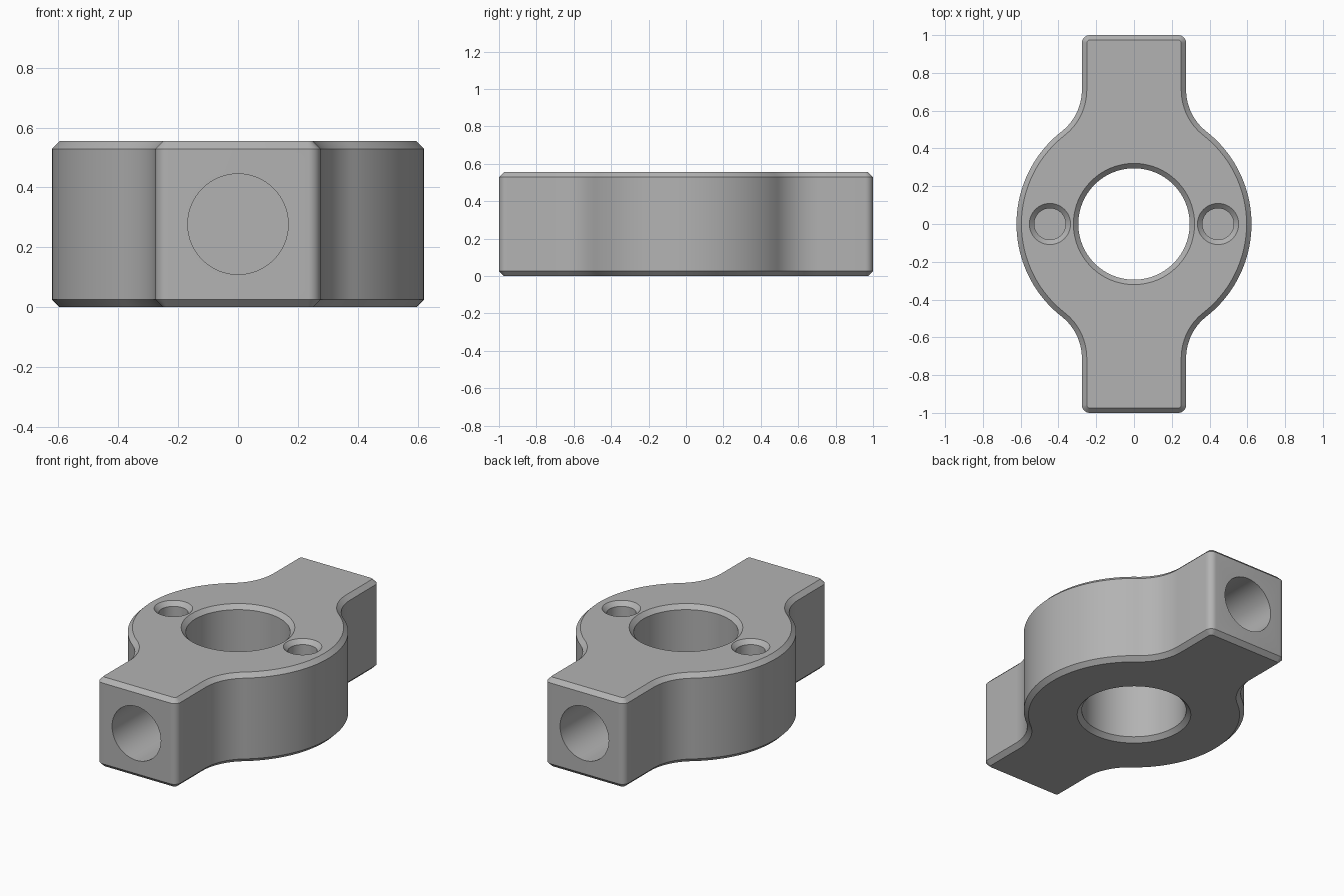
import bpy, bmesh
from math import sin, cos, pi, atan2, hypot
from mathutils import Matrix

if "Cube" in bpy.data.objects:
    bpy.data.objects.remove(bpy.data.objects["Cube"])

HEIGHT, CHAMFER = 0.555, 0.026
RING_R, ARM_W, CORNER = 0.622, 0.276, 0.042
FILLET_Y = 0.71

grey = bpy.data.materials.new("machined grey")
grey.use_nodes = True
colour = (0.45, 0.45, 0.45, 1)
grey.diffuse_color = colour
grey.node_tree.nodes["Principled BSDF"].inputs["Base Color"].default_value = colour


def arc(cx, cy, r, start, end, steps):
    angles = [start + (end - start) * i / steps for i in range(steps + 1)]
    return [(cx + r * cos(a), cy + r * sin(a)) for a in angles]


def outline(inset):
    """Round body blended into two square arms, offset inwards by inset."""
    fillet = (ARM_W**2 + FILLET_Y**2 - RING_R**2) / (2 * (RING_R - ARM_W))
    cx = ARM_W + fillet
    a = atan2(FILLET_Y, cx)
    quarter = arc(0, 0, RING_R - inset, 0, a, 28)
    quarter += arc(cx, FILLET_Y, fillet + inset, pi + a, pi, 16)[1:]
    quarter += arc(ARM_W - CORNER, 1 - CORNER, CORNER - inset, 0, pi / 2, 8)
    half = quarter + [(-x, y) for x, y in reversed(quarter)]
    return half[:-1] + [(-x, -y) for x, y in half[:-1]]


def loft(name, rings, matrix=Matrix()):
    """Closed solid through a stack of (points, z) rings."""
    bm = bmesh.new()
    loops = [[bm.verts.new((x, y, z)) for x, y in pts] for pts, z in rings]
    n = len(loops[0])
    for low, high in zip(loops, loops[1:]):
        for i in range(n):
            j = (i + 1) % n
            bm.faces.new((low[i], low[j], high[j], high[i]))
    bm.faces.new(reversed(loops[0]))
    bm.faces.new(loops[-1])
    bm.transform(matrix)
    bmesh.ops.recalc_face_normals(bm, faces=bm.faces)
    mesh = bpy.data.meshes.new(name)
    bm.to_mesh(mesh)
    bm.free()
    mesh.materials.append(grey)
    obj = bpy.data.objects.new(name, mesh)
    bpy.context.collection.objects.link(obj)
    return obj


def drill(name, profile, matrix=Matrix()):
    """Round cutter from (radius, z) steps."""
    return loft(name, [(arc(0, 0, r, 0, 2 * pi, 64)[:-1], z) for r, z in profile], matrix)


# Chamfered body
body = loft("pivot_body", [(outline(CHAMFER), 0), (outline(0), CHAMFER),
                           (outline(0), HEIGHT - CHAMFER), (outline(CHAMFER), HEIGHT)])

# Central through bore, chamfered at both ends
BORE, EXTRA = 0.295, 0.05
flare = BORE + CHAMFER + EXTRA
cutters = [drill("bore_cutter", [(flare, -EXTRA), (BORE, CHAMFER),
                                 (BORE, HEIGHT - CHAMFER), (flare, HEIGHT + EXTRA)])]

# Blind countersunk pin holes and blind arm end holes
PIN, PIN_DEPTH, ARM_HOLE, ARM_DEPTH = 0.083, 0.4, 0.168, 0.45
for side in (-1, 1):
    cutters.append(drill("pin_cutter", [(PIN, HEIGHT - PIN_DEPTH), (PIN, HEIGHT - CHAMFER),
                                        (PIN + CHAMFER + EXTRA, HEIGHT + EXTRA)],
                         Matrix.Translation((side * 0.445, 0, 0))))
    cutters.append(drill("arm_cutter", [(ARM_HOLE, 1 - ARM_DEPTH), (ARM_HOLE, 1 + EXTRA)],
                         Matrix.Translation((0, 0, HEIGHT / 2)) @ Matrix.Rotation(-side * pi / 2, 4, "X")))

# Cut the holes, then drop the cutters
bpy.context.view_layer.objects.active = body
for cutter in cutters:
    cutter.hide_render = True
    mod = body.modifiers.new("hole", "BOOLEAN")
    mod.operation, mod.solver, mod.object = "DIFFERENCE", "EXACT", cutter
    bpy.ops.object.modifier_apply(modifier=mod.name)
    bpy.data.objects.remove(cutter)

bpy.ops.object.select_all(action="DESELECT")
body.select_set(True)
bpy.ops.object.shade_smooth_by_angle(angle=pi / 6)
